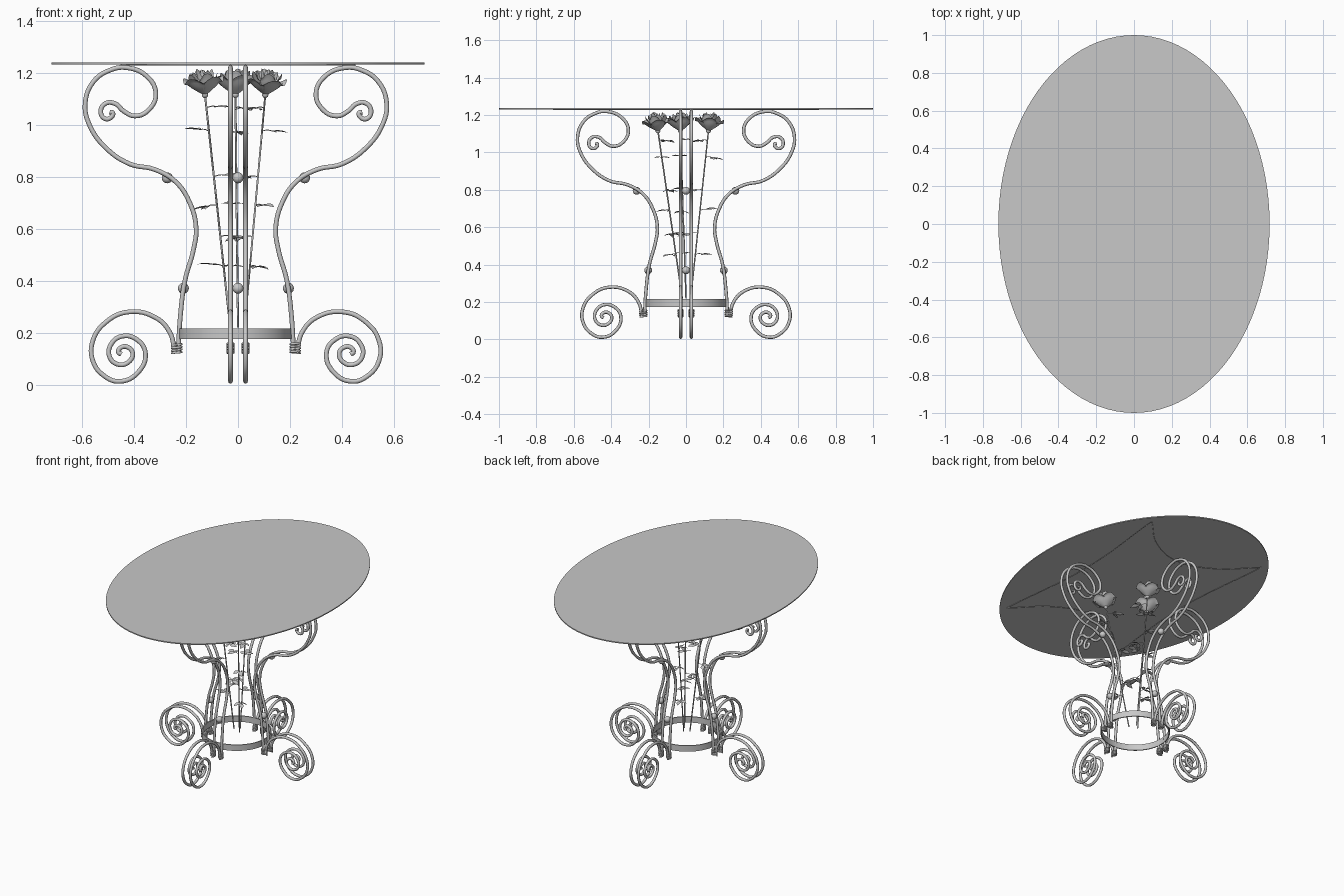
import bpy, bmesh, math, random
from mathutils import Matrix, Vector

if "Cube" in bpy.data.objects:
    bpy.data.objects.remove(bpy.data.objects["Cube"])

random.seed(4)
metal = bpy.data.materials.new("grey_metal")
metal.diffuse_color = (0.58, 0.58, 0.58, 1)
metal.use_nodes = True
metal.node_tree.nodes["Principled BSDF"].inputs["Base Color"].default_value = metal.diffuse_color


def finish(ob, angle=40):
    ob.data.materials.clear()
    ob.data.materials.append(metal)
    bpy.ops.object.select_all(action='DESELECT')
    ob.select_set(True)
    bpy.context.view_layer.objects.active = ob
    bpy.ops.object.shade_smooth_by_angle(angle=math.radians(angle))


def mesh_object(name, bm):
    me = bpy.data.meshes.new(name)
    bm.to_mesh(me)
    bm.free()
    ob = bpy.data.objects.new(name, me)
    bpy.context.collection.objects.link(ob)
    finish(ob, 60)
    return ob


def tubes(name, paths, radius, res=6, sides=2):
    """Round rods along smooth paths, joined in one mesh."""
    cu = bpy.data.curves.new(name, 'CURVE')
    cu.dimensions = '3D'
    cu.bevel_depth = radius
    cu.bevel_resolution = sides
    cu.resolution_u = res
    cu.use_fill_caps = True
    for pts in paths:
        sp = cu.splines.new('BEZIER')
        sp.bezier_points.add(len(pts) - 1)
        for bp, p in zip(sp.bezier_points, pts):
            bp.co = p
            bp.handle_left_type = bp.handle_right_type = 'AUTO'
    ob = bpy.data.objects.new(name, cu)
    bpy.context.collection.objects.link(ob)
    bpy.ops.object.select_all(action='DESELECT')
    ob.select_set(True)
    bpy.context.view_layer.objects.active = ob
    bpy.ops.object.convert(target='MESH')
    finish(bpy.context.view_layer.objects.active, 60)


# Oval top
bm = bmesh.new()
bmesh.ops.create_cone(bm, cap_ends=True, segments=96, radius1=1, radius2=1, depth=0.007,
                      matrix=Matrix.Translation((0, 0, 1.2345)) @ Matrix.Diagonal((0.718, 1, 1, 1)))
finish(mesh_object("table_top", bm), 30)

# Thin bowed wires under the top
wires = []
for s in (-1, 1):
    wires.append([(s * 0.45, -0.71, 1.229), (s * 0.39, 0, 1.229), (s * 0.45, 0.71, 1.229)])
    wires.append([(-0.45, s * 0.71, 1.229), (-0.22, s * 0.5, 1.229), (0, s * 0.43, 1.229),
                  (0.22, s * 0.5, 1.229), (0.45, s * 0.71, 1.229)])
tubes("under_top_wires", wires, 0.002, 8, 1)

# Leg outlines as (distance from centre, height)
upper = [(.222, .125), (.214, .26), (.196, .40), (.163, .52), (.153, .60), (.178, .70),
         (.232, .78), (.312, .827), (.407, .848), (.50, .91), (.564, 1.0), (.580, 1.08),
         (.548, 1.165), (.485, 1.209), (.422, 1.219), (.342, 1.185), (.308, 1.12),
         (.332, 1.06), (.387, 1.033), (.432, 1.052), (.464, 1.08), (.50, 1.082),
         (.52, 1.05), (.502, 1.022), (.478, 1.03), (.474, 1.045), (.486, 1.048)]
lower = [(.235, .125), (.254, .20), (.31, .258), (.415, .279), (.50, .24), (.55, .17),
         (.550, .09), (.505, .032), (.447, .012), (.378, .045), (.348, .12), (.38, .172),
         (.437, .186), (.48, .155), (.486, .107), (.452, .077), (.415, .085), (.397, .118),
         (.415, .143), (.441, .143), (.452, .124), (.44, .117)]
coil = [(.228 + .019 * math.cos(t * math.pi / 4), .012 * math.sin(t * math.pi / 4),
         .120 + .040 * t / 32) for t in range(33)]

# Four legs of twin rods, with collars and ball spacers
for i, side in enumerate(("right", "back", "left", "front")):
    turn = Matrix.Rotation(i * math.pi / 2, 4, 'Z')
    place = Matrix.Translation((-0.008 if i % 2 == 0 else 0, 0, 0)) @ turn

    def pair(profile):
        return [[place @ Vector((d, o, z)) for d, z in profile] for o in (-.029, .029)]
    tubes(side + "_leg_rods", pair(upper), 0.009)
    tubes(side + "_foot_scrolls", pair(lower), 0.009)
    tubes(side + "_collars", [[place @ Vector((x, y + o, z)) for x, y, z in coil]
                              for o in (-.029, .029)], 0.004, 2, 1)
    bm = bmesh.new()
    for d, z in ((.264, .795), (.202, .37)):
        bmesh.ops.create_uvsphere(bm, u_segments=16, v_segments=10, radius=0.021,
                                  matrix=place @ Matrix.Translation((d, 0, z)))
    mesh_object(side + "_ball_spacers", bm)

# Flat band ring joining the legs
bm = bmesh.new()
rows = []
for r, z in ((.211, .175), (.218, .175), (.218, .216), (.211, .216)):
    rows.append([bm.verts.new((-.01 + r * math.cos(a * math.pi / 32),
                               r * math.sin(a * math.pi / 32), z)) for a in range(64)])
for k in range(4):
    lo, hi = rows[k], rows[(k + 1) % 4]
    for a in range(64):
        b = (a + 1) % 64
        bm.faces.new((lo[a], lo[b], hi[b], hi[a]))
finish(mesh_object("band_ring", bm), 40)


def petal(bm, place, angle, spread, r, h, flare):
    """Cupped petal whose rim rolls outward."""
    nu, nv = 6, 6
    grid = []
    for j in range(nv + 1):
        v = j / nv
        row = []
        for k in range(nu + 1):
            u = 2 * k / nu - 1
            a = angle + u * spread * (0.75 + 0.25 * math.sin(v * math.pi))
            rad = r * math.sin(min(1, v * 1.35 + .08) * math.pi / 2) + flare * v ** 3
            z = h * v * (1 - 0.28 * u * u * v) - flare * 0.35 * v ** 5
            row.append(bm.verts.new(place @ Vector((rad * math.cos(a), rad * math.sin(a), z))))
        grid.append(row)
    for j in range(nv):
        for k in range(nu):
            bm.faces.new((grid[j][k], grid[j][k + 1], grid[j + 1][k + 1], grid[j + 1][k]))


def leaf(bm, base, direction, length):
    """Pointed leaf folded along its midrib."""
    d = direction.normalized()
    side = d.cross(Vector((0, 0, 1))).normalized()
    side = (side + Vector((0, 0, random.uniform(-.35, .35)))).normalized()
    up = side.cross(d)
    mid, lt, rt = [], [], []
    for t, w in ((0, 0), (.25, .2), (.5, .26), (.75, .17), (1, 0)):
        c = base + d * length * t - up * length * .12 * t * t
        mid.append(bm.verts.new(c))
        if w:
            lift = up * length * .06
            lt.append(bm.verts.new(c + side * w * length + lift))
            rt.append(bm.verts.new(c - side * w * length + lift))
    for edge, flip in ((lt, 1), (rt, -1)):
        bm.faces.new((mid[0], mid[1], edge[0])[::flip])
        for k in (0, 1):
            bm.faces.new((mid[k + 1], mid[k + 2], edge[k + 1], edge[k])[::flip])
        bm.faces.new((mid[3], mid[4], edge[2])[::flip])


# Three roses: head position, stem foot, first sprig direction
roses = (("right_rose", (.105, -.15), (.025, -.02), -0.4),
         ("back_rose", (-.01, .12), (.0, .025), 1.6),
         ("left_rose", (-.127, -.03), (-.03, .0), 3.3))
for n, (name, head, foot, start) in enumerate(roses):
    top = Vector((head[0], head[1], 1.115))
    low = Vector((foot[0], foot[1], 0.22))
    stem = [low, low.lerp(top, .5), top]

    # Flower head and calyx
    bm = bmesh.new()
    axis = (top - low).to_track_quat('Z', 'Y').to_matrix().to_4x4()
    place = Matrix.Translation(top) @ axis
    for count, spread, r, h, flare in ((5, .75, .052, .078, .026), (5, .7, .044, .092, .014),
                                       (4, .85, .033, .098, .008), (3, 1.1, .021, .100, .003),
                                       (2, 1.5, .010, .096, 0)):
        for k in range(count):
            petal(bm, place, 2 * math.pi * k / count + r * 40 + n, spread,
                  r, h * random.uniform(.94, 1.04), flare)
    bmesh.ops.create_uvsphere(bm, u_segments=10, v_segments=6, radius=0.013, matrix=place)
    mesh_object(name + "_head", bm)

    # Sprigs of three leaves along the stem
    bm = bmesh.new()
    twigs = []
    for k, z in enumerate((.455, .57, .69, .80, .975, 1.065)):
        base = low.lerp(top, (z - low.z) / (top.z - low.z))
        a = start + (math.pi if k % 2 else 0) + random.uniform(-.6, .6)
        out = Vector((math.cos(a), math.sin(a), random.uniform(-.15, .15)))
        reach = .05 if k % 2 else .04
        tip = base + out * reach
        twigs.append([base, base.lerp(tip, .5) + Vector((0, 0, .004)), tip])
        leaf(bm, tip, out, .06)
        for s in (-1, 1):
            turned = Matrix.Rotation(s * 1.05, 3, 'Z') @ out
            leaf(bm, base.lerp(tip, .75), turned, .05)
    mesh_object(name + "_leaves", bm)
    tubes(name + "_stem", [stem], 0.004, 6, 1)
    tubes(name + "_twigs", twigs, 0.0018, 3, 0)
